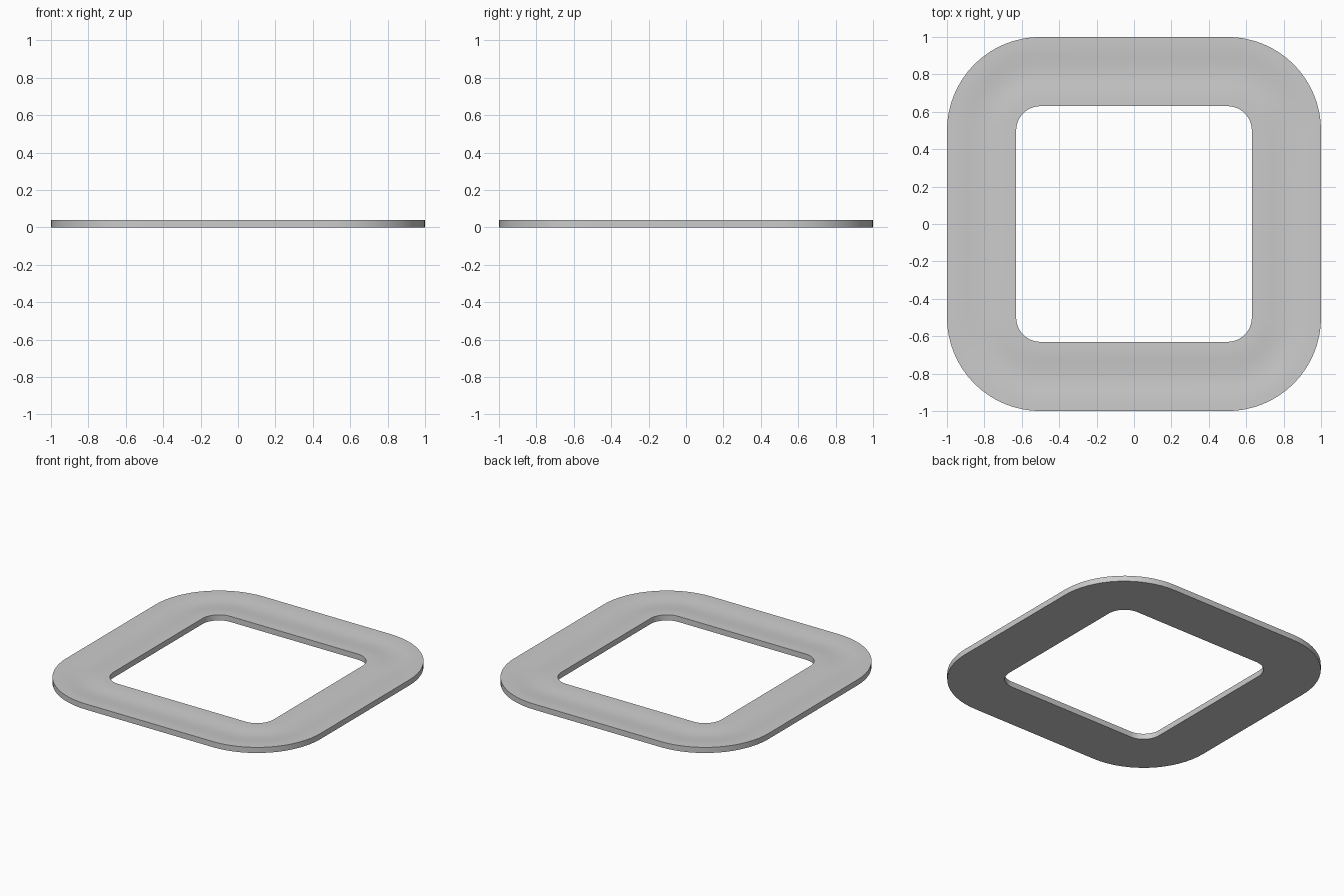
import bpy, bmesh, math

if "Cube" in bpy.data.objects:
    bpy.data.objects.remove(bpy.data.objects["Cube"])

HEIGHT = 0.04      # thickness of the frame
CORNER = 0.5       # corner arc centres sit at (+-0.5, +-0.5)
R_IN, R_OUT = 0.13, 0.5
GROOVE, DEPTH = 0.15, 0.008   # half width and depth of the soft channel
ARC = 16

# Cross-section (distance from arc centre, z): flat base, walls, dished top
mid = (R_IN + R_OUT) / 2
profile = [(R_IN, 0), (R_OUT, 0), (R_OUT, HEIGHT)]
for i in range(13):
    t = 1 - i / 6
    profile.append((mid + t * GROOVE,
                    HEIGHT - DEPTH * (1 + math.cos(math.pi * t)) / 2))
profile.append((R_IN, HEIGHT))

# Sweep the section around the four rounded corners
bm = bmesh.new()
rings = []
for quarter, (sx, sy) in enumerate([(1, 1), (-1, 1), (-1, -1), (1, -1)]):
    for k in range(ARC + 1):
        a = (quarter + k / ARC) * math.pi / 2
        rings.append([bm.verts.new((sx * CORNER + r * math.cos(a),
                                    sy * CORNER + r * math.sin(a), z))
                      for r, z in profile])
n = len(profile)
for i, ring in enumerate(rings):
    nxt = rings[(i + 1) % len(rings)]
    for j in range(n):
        k = (j + 1) % n
        bm.faces.new((ring[j], nxt[j], nxt[k], ring[k]))
bmesh.ops.recalc_face_normals(bm, faces=bm.faces)

mesh = bpy.data.meshes.new("rounded_frame")
bm.to_mesh(mesh)
bm.free()
frame = bpy.data.objects.new("rounded_frame", mesh)
bpy.context.collection.objects.link(frame)

# Smooth channel, crisp rims
bpy.context.view_layer.objects.active = frame
frame.select_set(True)
bpy.ops.object.shade_smooth_by_angle(angle=math.radians(30))
